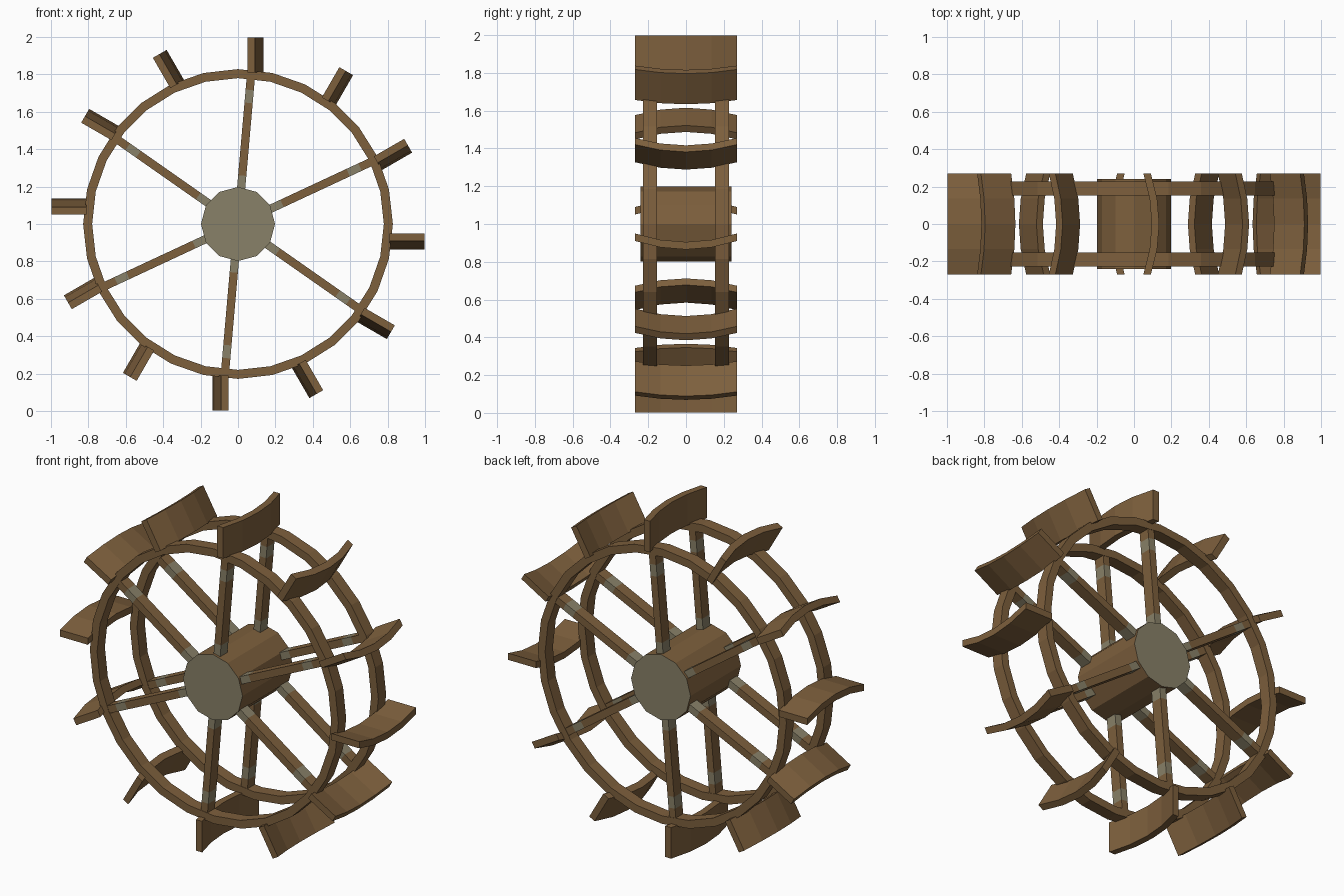
import bpy, math
from math import sin, cos, pi, radians

if "Cube" in bpy.data.objects:
    bpy.data.objects.remove(bpy.data.objects["Cube"])

CZ = 1.0  # axle height


def mat(name, rgb):
    m = bpy.data.materials.new(name)
    m.diffuse_color = (*rgb, 1)
    m.use_nodes = True
    m.node_tree.nodes["Principled BSDF"].inputs["Base Color"].default_value = m.diffuse_color
    return m


wood = mat("brown wood", (0.205, 0.115, 0.046))
metal = mat("dull grey metal", (0.25, 0.22, 0.14))


def make(name, verts, faces, grey=()):
    me = bpy.data.meshes.new(name)
    me.from_pydata(verts, [], faces)
    me.materials.append(wood)
    me.materials.append(metal)
    for i in grey:
        me.polygons[i].material_index = 1
    ob = bpy.data.objects.new(name, me)
    bpy.context.collection.objects.link(ob)
    return ob


def loft(sections, closed=False):
    """Skin a list of equal-sized loops; side faces first, then end caps."""
    n, k = len(sections), len(sections[0])
    verts = [v for s in sections for v in s]
    faces = []
    for i in range(n if closed else n - 1):
        j = (i + 1) % n
        for a in range(k):
            b = (a + 1) % k
            faces.append((i*k + a, i*k + b, j*k + b, j*k + a))
    if not closed:
        faces.append(tuple(reversed(range(k))))
        faces.append(tuple(range((n - 1)*k, n*k)))
    return verts, faces


def tidy(ob):
    import bmesh
    bm = bmesh.new()
    bm.from_mesh(ob.data)
    bmesh.ops.recalc_face_normals(bm, faces=bm.faces)
    bm.to_mesh(ob.data)
    bm.free()


# Hub: 12-sided drum with grey end faces
secs = [[(0.198*sin(i*pi/6), y, CZ + 0.198*cos(i*pi/6)) for i in range(12)]
        for y in (-0.24, 0.24)]
v, f = loft(secs)
tidy(make("hub", v, f, (len(f) - 2, len(f) - 1)))

for side, yc in (("front", -0.19), ("back", 0.19)):
    # Rim ring
    y0, y1 = yc - 0.037, yc + 0.037
    secs = []
    for i in range(28):
        a = 2*pi*i/28
        secs.append([(r*sin(a), y, CZ + r*cos(a))
                     for r, y in ((0.78, y0), (0.828, y0), (0.828, y1), (0.78, y1))])
    tidy(make(side + "_rim", *loft(secs, True)))

    # Spokes with grey metal bands near the hub and the rim
    for k in range(6):
        a = radians(85 + 60*k)
        secs = []
        for r in (0.15, 0.26, 0.65, 0.72, 0.80):
            secs.append([(r*cos(a) - t*sin(a), y, CZ + r*sin(a) + t*cos(a))
                         for t, y in ((-0.022, y0 + .002), (0.022, y0 + .002),
                                      (0.022, y1 - .002), (-0.022, y1 - .002))])
        v, f = loft(secs)
        tidy(make(f"{side}_spoke_{k}", v, f, [0, 1, 2, 3, 8, 9, 10, 11]))

# Curved paddles, set off to one side of the radius
for k in range(12):
    a = radians(30*k)
    secs = []
    for i in range(5):
        y = -0.27 + 0.135*i
        bend = 0.045*(1 - (y/0.27)**2)
        loop = []
        for x, z in ((0.05, 0.81), (0.09, 0.81), (0.09, 0.997), (0.05, 0.997)):
            x += bend
            loop.append((x*cos(a) + z*sin(a), y, CZ - x*sin(a) + z*cos(a)))
        secs.append(loop)
    tidy(make(f"paddle_{k}", *loft(secs)))
